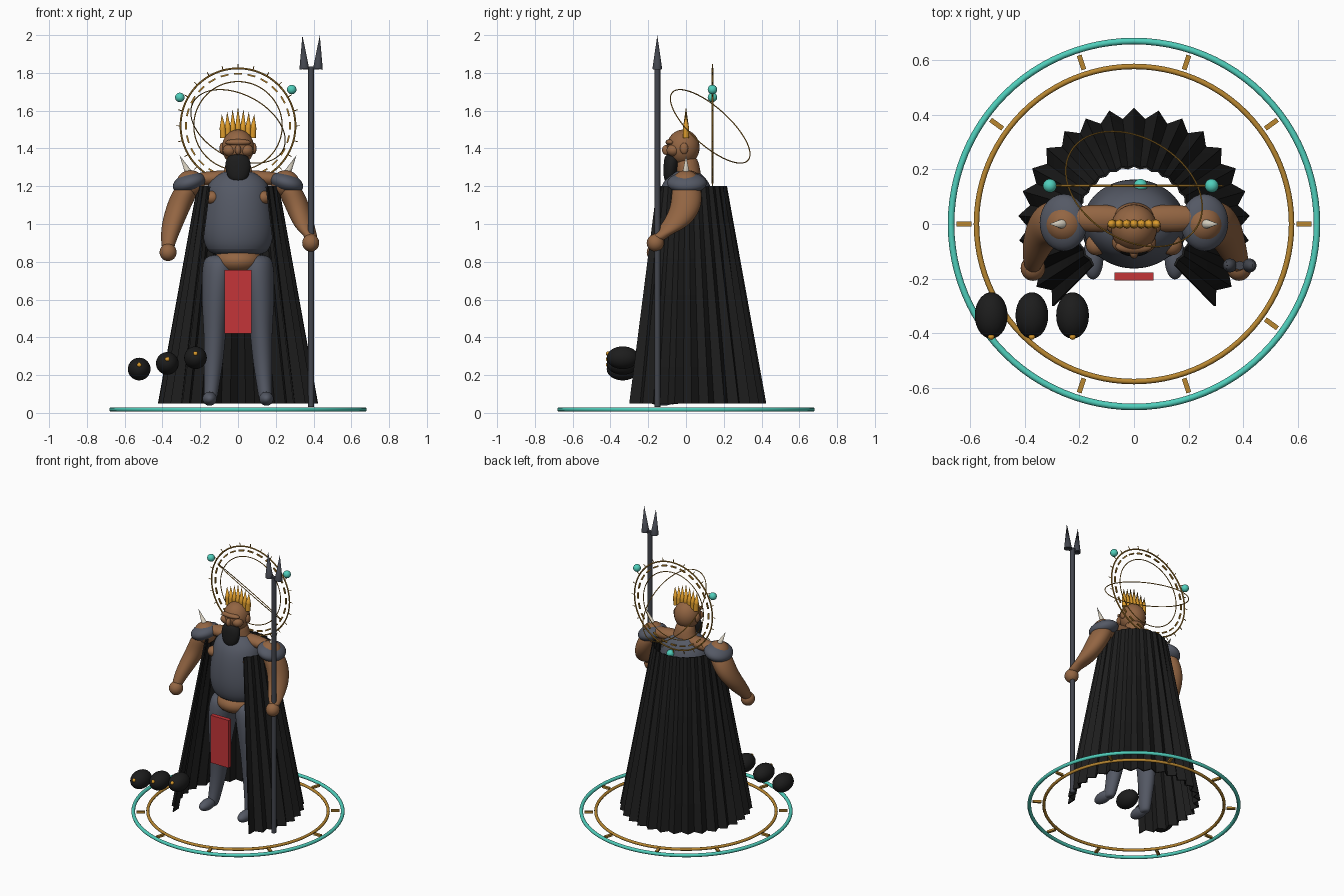
import bpy, bmesh, math
from mathutils import Vector, Matrix

if "Cube" in bpy.data.objects:
    bpy.data.objects.remove(bpy.data.objects["Cube"])


def material(name, r, g, b):
    m = bpy.data.materials.new(name)
    m.use_nodes = True
    m.diffuse_color = (r, g, b, 1)
    bsdf = next(n for n in m.node_tree.nodes if n.type == "BSDF_PRINCIPLED")
    bsdf.inputs["Base Color"].default_value = (r, g, b, 1)
    return m


slate = material("slate armour", .09, .1, .13)
steel = material("dark steel", .055, .06, .075)
skin = material("brown skin", .29, .13, .055)
black = material("black", .012, .012, .012)
gold = material("gold", .48, .24, .03)
amber = material("crown gold", .72, .33, .025)
teal = material("teal", .08, .62, .5)
red = material("red cloth", .55, .035, .04)
ivory = material("ivory", .65, .6, .5)


def finish(name, bm, mat, smooth=True):
    bmesh.ops.recalc_face_normals(bm, faces=bm.faces)
    me = bpy.data.meshes.new(name)
    bm.to_mesh(me)
    bm.free()
    me.materials.append(mat)
    ob = bpy.data.objects.new(name, me)
    bpy.context.collection.objects.link(ob)
    if smooth:
        bpy.ops.object.select_all(action="DESELECT")
        ob.select_set(True)
        bpy.context.view_layer.objects.active = ob
        bpy.ops.object.shade_smooth_by_angle(angle=math.radians(40))
    return ob


def ellipsoid(name, loc, radii, mat, tilt=0):
    bm = bmesh.new()
    m = Matrix.Translation(loc) @ Matrix.Rotation(tilt, 4, "Y") @ Matrix.Diagonal((*radii, 1))
    bmesh.ops.create_uvsphere(bm, u_segments=28, v_segments=16, radius=1, matrix=m)
    return finish(name, bm, mat)


def rod(name, a, b, r1, r2, mat, sides=12):
    a, b = Vector(a), Vector(b)
    bm = bmesh.new()
    m = Matrix.Translation((a + b) / 2) @ (b - a).to_track_quat("Z", "Y").to_matrix().to_4x4()
    bmesh.ops.create_cone(bm, cap_ends=True, segments=sides, radius1=r1, radius2=r2,
                          depth=(b - a).length, matrix=m)
    return finish(name, bm, mat)


def box(name, loc, size, mat, rot=Matrix()):
    bm = bmesh.new()
    bmesh.ops.create_cube(bm, size=1, matrix=Matrix.Translation(loc) @ rot @ Matrix.Diagonal((*size, 1)))
    return finish(name, bm, mat, False)


def ring(name, loc, normal, major, minor, mat, segs=96, sides=10):
    bm = bmesh.new()
    q = Vector(normal).to_track_quat("Z", "Y")
    rows = []
    for i in range(segs):
        t = math.tau * i / segs
        rows.append([])
        for j in range(sides):
            p = math.tau * j / sides
            r = major + minor * math.cos(p)
            co = Vector((r * math.cos(t), r * math.sin(t), minor * math.sin(p)))
            rows[-1].append(bm.verts.new(q @ co + Vector(loc)))
    for i in range(segs):
        for j in range(sides):
            n, k = rows[(i + 1) % segs], (j + 1) % sides
            bm.faces.new((rows[i][j], n[j], n[k], rows[i][k]))
    return finish(name, bm, mat)


def loft(name, slices, mat, sides=20):
    """Stack elliptical slices (x, y, z, rx, ry) into a rounded body part."""
    bm = bmesh.new()
    rows = [[bm.verts.new((x + rx * math.cos(math.tau * j / sides),
                           y + ry * math.sin(math.tau * j / sides), z))
             for j in range(sides)] for x, y, z, rx, ry in slices]
    for a, b in zip(rows, rows[1:]):
        for j in range(sides):
            k = (j + 1) % sides
            bm.faces.new((a[j], a[k], b[k], b[j]))
    bm.faces.new(rows[0])
    bm.faces.new(rows[-1])
    ob = finish(name, bm, mat)
    ob.modifiers.new("rounding", "SUBSURF").levels = 2
    ob.modifiers[-1].render_levels = 2
    return ob


# Ground circle
ring("outer_ground_ring", (0, 0, .018), (0, 0, 1), .67, .012, teal)
ring("inner_ground_ring", (0, 0, .018), (0, 0, 1), .577, .01, gold)
for i in range(10):
    a = math.tau * i / 10
    box("ground_tick", (.622 * math.cos(a), .622 * math.sin(a), .018), (.055, .018, .014),
        gold, Matrix.Rotation(a, 4, "Z"))

# Torso, waist and neck
loft("breastplate", [(0, 0, z, rx, ry) for z, rx, ry in (
    (.83, .12, .1), (.86, .17, .145), (.93, .19, .163), (1.0, .192, .167), (1.08, .184, .162),
    (1.16, .174, .148), (1.22, .16, .125), (1.265, .11, .085), (1.285, .05, .05))], slate)
ellipsoid("waist", (0, -.01, .805), (.13, .13, .075), skin)
loft("neck", [(0, .02, 1.22, .1, .07), (0, .01, 1.29, .07, .065), (0, 0, 1.37, .06, .06)], skin)
box("loincloth", (0, -.192, .588), (.142, .03, .335), red)

# Head and beard
ellipsoid("head", (0, -.015, 1.405), (.085, .087, .095), skin)
ellipsoid("brow", (0, -.082, 1.432), (.068, .026, .018), skin)
ellipsoid("nose", (0, -.105, 1.392), (.016, .022, .026), skin)
loft("beard", [(0, -.085, 1.22, .03, .022), (0, -.085, 1.245, .055, .035),
               (0, -.08, 1.3, .07, .04), (0, -.075, 1.345, .066, .042),
               (0, -.075, 1.372, .035, .03)], black)

# Crown: a fanned row of spikes
for i in range(-3, 4):
    x = .026 * i
    rod("crown_band", (x, 0, 1.455), (x * 1.04, 0, 1.51), .017, .016, amber)
    rod("crown_spike", (x * 1.04, 0, 1.51), (x * 1.1, 0, 1.62 - .013 * abs(i)), .016, 0, amber)

# Paired parts
for s, side in ((1, "left"), (-1, "right")):
    ellipsoid(side + "_cheek", (s * .045, -.067, 1.39), (.036, .036, .032), skin)
    ellipsoid(side + "_ear", (s * .084, -.01, 1.4), (.014, .022, .03), skin)
    ellipsoid(side + "_collar", (s * .13, .02, 1.243), (.15, .05, .038), skin, s * .08)
    ellipsoid(side + "_chest_patch", (s * .137, -.075, 1.14), (.04, .04, .035), skin)
    ellipsoid(side + "_shoulder", (s * .252, 0, 1.213), (.075, .075, .072), skin)
    ellipsoid(side + "_pauldron", (s * .258, .005, 1.217), (.09, .105, .052), slate, s * .3)
    rod(side + "_shoulder_spike", (s * .258, 0, 1.265), (s * .31, 0, 1.365), .02, 0, ivory)

    # Arm, with the left hand raised to hold the shaft
    up = .05 if s > 0 else 0
    hand_x = .385 if s > 0 else .37
    loft(side + "_arm", [(s * .255, 0, 1.22, .06, .07), (s * .285, .005, 1.16, .07, .082),
                         (s * .315, 0, 1.09, .066, .082), (s * .34, -.035, 1.02, .06, .08),
                         (s * .36, -.085, .95 + up * .4, .05, .068),
                         (s * hand_x, -.135, .89 + up, .036, .045),
                         (s * hand_x, -.15, .86 + up, .03, .035)], skin)
    ellipsoid(side + "_fist", (s * hand_x, -.162, .85 + up), (.045, .046, .046), skin)

    # Leg and boot
    loft(side + "_leg", [(s * .09, 0, .84, .07, .08), (s * .095, 0, .8, .095, .12),
                         (s * .108, -.01, .7, .085, .118), (s * .117, -.015, .58, .076, .105),
                         (s * .122, -.025, .44, .06, .08), (s * .125, -.03, .36, .056, .07),
                         (s * .13, -.03, .27, .052, .065), (s * .138, -.05, .15, .04, .048),
                         (s * .147, -.07, .06, .036, .045), (s * .147, -.07, .045, .02, .03)], slate)
    ellipsoid(side + "_boot", (s * .15, -.125, .075), (.038, .078, .037), slate)

# Pleated cape, open at the front
bm = bmesh.new()
teeth, levels = 22, 6
rows = []
for k in range(levels + 1):
    t = k / levels
    row = []
    for i in range(teeth * 2 + 1):
        a = math.radians(-45 + 270 * i / (teeth * 2))
        r = .213 + .193 * t + (.004 + .015 * t) * (1 if i % 2 == 0 else -1)
        row.append(bm.verts.new((r * math.cos(a), r * math.sin(a), 1.2 - 1.15 * t)))
    rows.append(row)
for a, b in zip(rows, rows[1:]):
    for i in range(teeth * 2):
        bm.faces.new((a[i], a[i + 1], b[i + 1], b[i]))
cape = finish("cape", bm, black, False)
cape.modifiers.new("thickness", "SOLIDIFY").thickness = .008

# Two-pronged spear
sx, sy = .387, -.152
rod("spear_shaft", (sx, sy, .03), (sx, sy, 1.83), .016, .016, steel)
box("spear_crossbar", (sx, sy, 1.826), (.09, .024, .016), steel)
for s in (-1, 1):
    rod("spear_prong", (sx + s * .036, sy, 1.82), (sx + s * .046, sy, 2.0), .026, 0, steel)

# Halo
hub = Vector((0, .14, 1.52))
ring("halo_outer_ring", hub, (0, 1, 0), .304, .005, gold, sides=6)
ring("halo_inner_ring", hub, (0, 1, 0), .234, .003, gold, sides=6)
ring("halo_tilted_ring", hub - Vector((0, .012, .003)), (.37, .62, .69), .269, .003, gold, sides=6)
for i in range(24):
    a = math.tau * i / 24
    out = Vector((math.cos(a), 0, math.sin(a)))
    box("halo_dash", hub + out * .275, (.009, .009, .042), gold, Matrix.Rotation(-a, 4, "Y"))
    rod("halo_tick", hub + out * .304, hub + out * .328, .003, .002, gold, 6)
for deg in (34, 154, 274):
    a = math.radians(deg)
    ellipsoid("halo_orb", hub + Vector((math.cos(a), 0, math.sin(a))) * .343, (.025,) * 3, teal)

# Floating dark pods with gold beads
for i in range(3):
    x, z = -.523 + .149 * i, .232 + .03 * i
    ellipsoid("floating_pod", (x, -.335, z), (.06, .085, .06), black)
    ellipsoid("pod_bead", (x, -.412, z + .022), (.012, .012, .012), amber)
